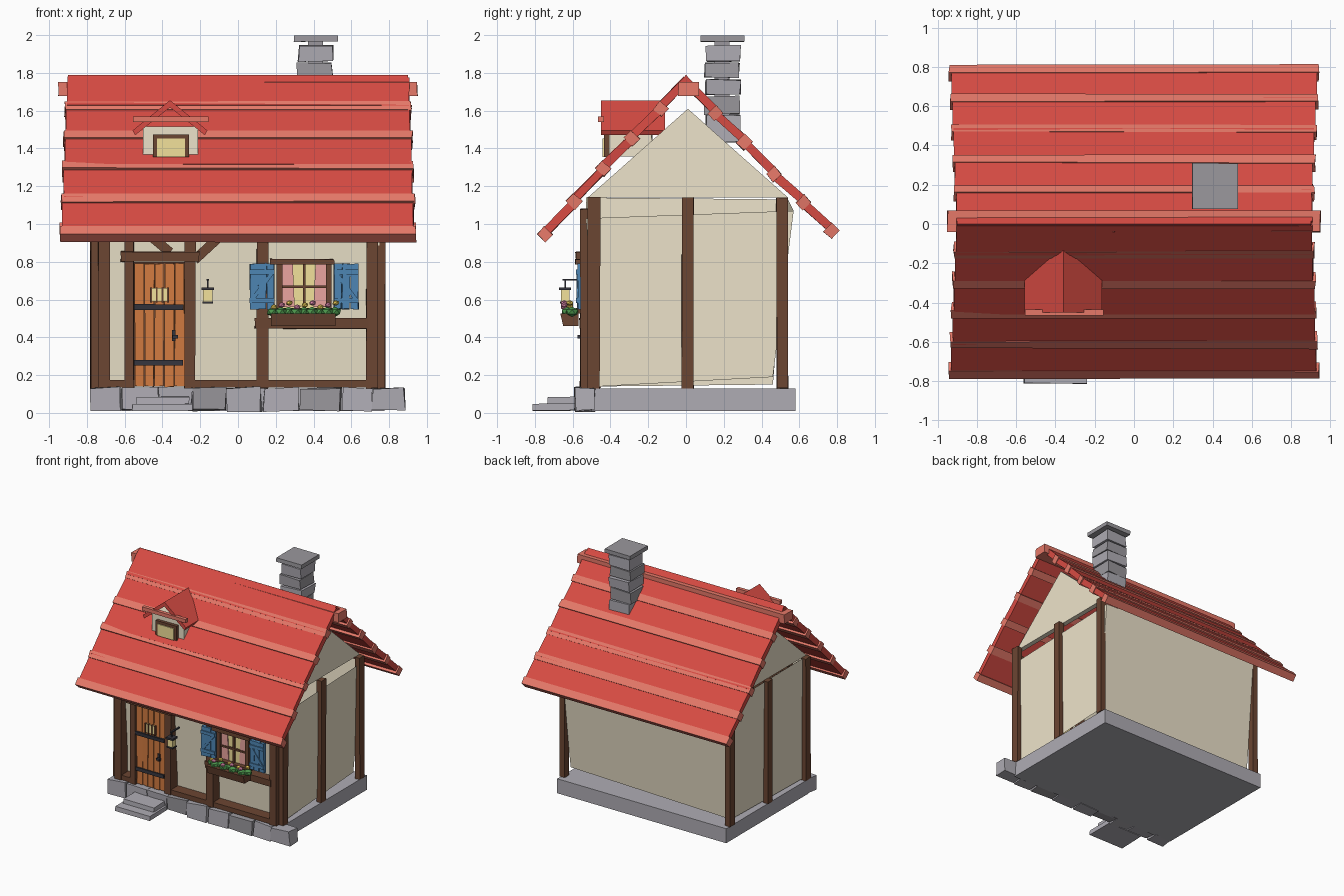
import bpy, bmesh, math, random
from mathutils import Vector

if "Cube" in bpy.data.objects:
    bpy.data.objects.remove(bpy.data.objects["Cube"])
random.seed(7)


def material(name, r, g, b):
    m = bpy.data.materials.new(name)
    m.diffuse_color = (r ** 2.2, g ** 2.2, b ** 2.2, 1)
    m.use_nodes = True
    m.node_tree.nodes["Principled BSDF"].inputs["Base Color"].default_value = m.diffuse_color
    return m


RED = material("roof_red", .84, .30, .27)
SALMON = material("roof_edge", .90, .47, .41)
PLASTER = material("plaster", .93, .89, .79)
WOOD = material("timber", .42, .28, .21)
ORANGE = material("door_wood", .82, .48, .26)
IRON = material("iron", .22, .22, .25)
GLOW = material("glass", .95, .88, .60)
BLUE = material("shutter_blue", .31, .52, .70)
PINK = material("pink", .92, .64, .62)
GREEN = material("leaf_green", .30, .58, .30)
YELLOW = material("petal_yellow", .92, .80, .35)
VIOLET = material("petal_pink", .85, .52, .66)
STONE = material("stone", .68, .67, .70)
DARKSTONE = material("dark_stone", .60, .59, .61)


def prism(name, pts, a, b, mat, axis="x", jit=0.0):
    """Extrude a flat outline from a to b; outline is (y, z) for axis x, (x, z) for axis y."""
    bm = bmesh.new()
    put = (lambda p, d: (d, p[0], p[1])) if axis == "x" else (lambda p, d: (p[0], d, p[1]))
    loops = [[bm.verts.new(put(p, d)) for p in pts] for d in (a, b)]
    n = len(pts)
    bm.faces.new(loops[0])
    bm.faces.new(loops[1])
    for i in range(n):
        j = (i + 1) % n
        bm.faces.new((loops[0][i], loops[0][j], loops[1][j], loops[1][i]))
    for v in bm.verts:
        v.co += Vector([random.uniform(-jit, jit) for _ in range(3)])
    bmesh.ops.recalc_face_normals(bm, faces=bm.faces)
    return finish(name, bm, mat)


def finish(name, bm, mat):
    me = bpy.data.meshes.new(name)
    bm.to_mesh(me)
    bm.free()
    me.materials.append(mat)
    ob = bpy.data.objects.new(name, me)
    bpy.context.collection.objects.link(ob)
    return ob


def box(name, x0, x1, y0, y1, z0, z1, mat, jit=0.0):
    return prism(name, [(y0, z0), (y1, z0), (y1, z1), (y0, z1)], x0, x1, mat, "x", jit)


def bar(name, p, q, w, a, b, mat, axis="y", jit=0.0):
    """Straight bar of width w between two points of the outline plane."""
    p, q = Vector(p), Vector(q)
    d = (q - p).normalized() * w / 2
    s = Vector((-d.y, d.x))
    return prism(name, [p + s, p - s, q - s, q + s], a, b, mat, axis, jit)


# Foundation slab, front stones and steps
box("foundation", -.775, .775, -.5, .58, .01, .13, STONE)
edges = [-.78, -.62, -.42, -.24, -.06, .13, .325, .55, .71, .885]
for i, (x0, x1) in enumerate(zip(edges, edges[1:])):
    box("front_stone", x0 + .004, x1 - .006, -.585, -.48, .012, .133,
        DARKSTONE if i in (3, 6) else STONE, .008)
box("step_lower", -.56, -.24, -.81, -.58, .012, .048, STONE, .004)
box("step_upper", -.54, -.26, -.735, -.56, .048, .085, STONE, .004)

# Plaster walls: open shell leaning outwards towards the top
bm = bmesh.new()
low = [bm.verts.new(c) for c in ((-.745, -.46, .14), (.745, -.46, .14), (.735, .46, .19), (-.735, .46, .15))]
top = [bm.verts.new(c) for c in ((-.75, -.53, 1.14), (.75, -.53, 1.03), (.75, .57, 1.07), (-.75, .54, 1.13))]
for i in range(4):
    j = (i + 1) % 4
    bm.faces.new((low[i], low[j], top[j], top[i]))
finish("walls", bm, PLASTER)
for s in (-1, 1):
    prism("gable", [(-.52, 1.14), (.54, 1.14), (.01, 1.61)], s * .70, s * .74, PLASTER)
    # Side posts
    for y0, y1 in ((-.52, -.455), (-.02, .04), (.48, .54)):
        box("side_post", s * .735, s * .78, y0, y1, .13, 1.14, WOOD, .003)

# Front timber frame
for x0, x1 in ((-.74, -.68), (-.60, -.55), (-.285, -.225), (.10, .16), (.68, .74)):
    box("front_post", x0, x1, -.56, -.47, .13, 1.08, WOOD, .003)
box("sill_beam_left", -.74, -.55, -.555, -.45, .135, .175, WOOD)
box("sill_beam_right", -.23, .74, -.555, -.45, .135, .175, WOOD)
box("rail_beam", .09, .69, -.565, -.48, .445, .50, WOOD, .003)
bar("brace_left", (-.36, .85), (-.60, 1.05), .05, -.55, -.48, WOOD)
bar("brace_right", (-.23, .81), (.03, 1.05), .05, -.55, -.48, WOOD)

# Door
for i in range(5):
    x = -.547 + i * .0532
    box("door_plank", x, x + .049, -.545, -.49, .14, .79, ORANGE, .003)
box("door_lintel", -.62, -.205, -.585, -.48, .80, .855, WOOD, .004)
box("door_backing", -.55, -.28, -.52, -.48, .14, .80, WOOD)
for z in (.265, .56):
    box("door_strap", -.55, -.29, -.558, -.54, z - .014, z + .014, IRON, .002)
box("door_glass", -.46, -.37, -.556, -.54, .59, .66, GLOW)
for x in (-.46, -.43, -.40, -.37):
    box("door_glass_bar", x - .005, x + .005, -.563, -.54, .585, .665, WOOD)
box("handle_plate", -.35, -.33, -.556, -.54, .38, .44, IRON)
box("door_handle", -.348, -.318, -.575, -.555, .395, .412, IRON)

# Wall lantern
box("lantern_bracket", -.167, -.153, -.655, -.54, .70, .71, IRON)
box("lantern_hook", -.164, -.156, -.644, -.636, .665, .705, IRON)
box("lantern_glass", -.184, -.136, -.662, -.618, .588, .65, GLOW)
box("lantern_cap", -.193, -.127, -.672, -.608, .65, .665, IRON)
box("lantern_base", -.188, -.132, -.667, -.613, .578, .59, IRON)

# Window with curtains
box("window_glass", .22, .48, -.545, -.48, .55, .79, GLOW)
for x0, x1 in ((.205, .235), (.465, .495)):
    box("window_jamb", x0, x1, -.572, -.48, .54, .80, WOOD)
box("window_lintel", .17, .51, -.585, -.48, .787, .815, WOOD, .003)
box("window_sill", .19, .51, -.585, -.48, .525, .555, WOOD)
box("window_mullion", .343, .357, -.562, -.53, .55, .79, WOOD)
box("window_bar", .22, .48, -.562, -.53, .66, .674, WOOD)
for s in (-1, 1):
    prism("curtain", [(.35 + s * c, z) for c, z in ((.12, .785), (.06, .785), (.05, .56), (.12, .56))],
          -.553, -.54, PINK, "y")
    # Shutter with boards, rails and diagonal
    for i in range(3):
        c = .35 + s * (.178 + i * .044)
        box("shutter_board", c - .021, c + .021, -.572, -.545, .55, .79, BLUE, .004)
    for z in (.595, .745):
        box("shutter_rail", .35 + s * .158, .35 + s * .288, -.582, -.568, z - .013, z + .013, BLUE)
    bar("shutter_diagonal", (.35 + s * .17, .74), (.35 + s * .275, .60), .02, -.58, -.568, BLUE)

# Flower box
prism("planter", [(-.65, .46), (-.57, .46), (-.57, .525), (-.665, .525)], .175, .515, WOOD)


def blob(name, c, r, mat):
    bm = bmesh.new()
    bmesh.ops.create_icosphere(bm, subdivisions=1, radius=r)
    for v in bm.verts:
        v.co = Vector((v.co.x, v.co.y, v.co.z * .75)) + Vector(c)
    finish(name, bm, mat)


for i in range(9):
    x = .185 + i * .041
    blob("leaves", (x, -.615 + .012 * (-1) ** i, .535), .036, GREEN)
    blob("flower", (x + .005, -.63 + .015 * (-1) ** i, .56 + .011 * (i % 3)), .02, (YELLOW, VIOLET)[i % 2])

# Roof: five courses on each slope, each rising to a raised edge batten at its lower end
front = [(-.0, 1.765), (-.135, 1.61), (-.285, 1.455), (-.437, 1.295), (-.59, 1.12), (-.745, .945)]
back = [(.0, 1.755), (.155, 1.59), (.308, 1.435), (.465, 1.265), (.62, 1.115), (.77, .965)]
for side, line in (("front", front), ("back", back)):
    for i, (p, q) in enumerate(zip(line, line[1:])):
        p, q = Vector(p), Vector(q)
        h = .905 + .006 * i
        d = (q - p).normalized()
        up = Vector((-d.y, d.x)) * (1 if side == "back" else -1)
        bar(side + "_roof_course", p - up * .003, q + up * .008, .045, -h, h, RED, "x", .003)
        bar(side + "_roof_edge", q - d * .026, q + d * .03, .064, -h - .012, h + .012, SALMON, "x", .004)
prism("roof_cap", [(-.028, 1.755), (0, 1.79), (.03, 1.755), (0, 1.73)], -.90, .90, RED)
box("ridge_beam", -.95, .95, -.04, .07, 1.68, 1.752, SALMON, .003)

# Dormer
box("dormer_body", -.50, -.21, -.41, -.18, 1.36, 1.515, PLASTER, .003)
box("dormer_frame", -.45, -.26, -.435, -.40, 1.355, 1.475, WOOD)
box("dormer_glass", -.43, -.28, -.442, -.42, 1.355, 1.452, GLOW)
for s in (-1, 1):
    prism("dormer_roof", [(-.36, 1.655), (-.36 + s * .198, 1.495), (-.36 + s * .185, 1.47), (-.36, 1.618)],
          -.45, -.11, RED, "y")
box("dormer_tie", -.555, -.155, -.465, -.435, 1.54, 1.57, SALMON)

# Chimney
levels = [1.43, 1.58, 1.68, 1.77, 1.86, 1.95]
for i, (z0, z1) in enumerate(zip(levels, levels[1:])):
    o = .003 * (-1) ** i
    box("chimney_stone", .318 + o, .502 + o, .102 + o, .284 + o, z0 + .003, z1 - .006,
        (STONE, DARKSTONE)[i % 2], .006)
box("chimney_flue", .37, .45, .15, .23, 1.45, 1.97, DARKSTONE)
box("chimney_cap", .297, .53, .077, .31, 1.964, 1.998, DARKSTONE, .002)
